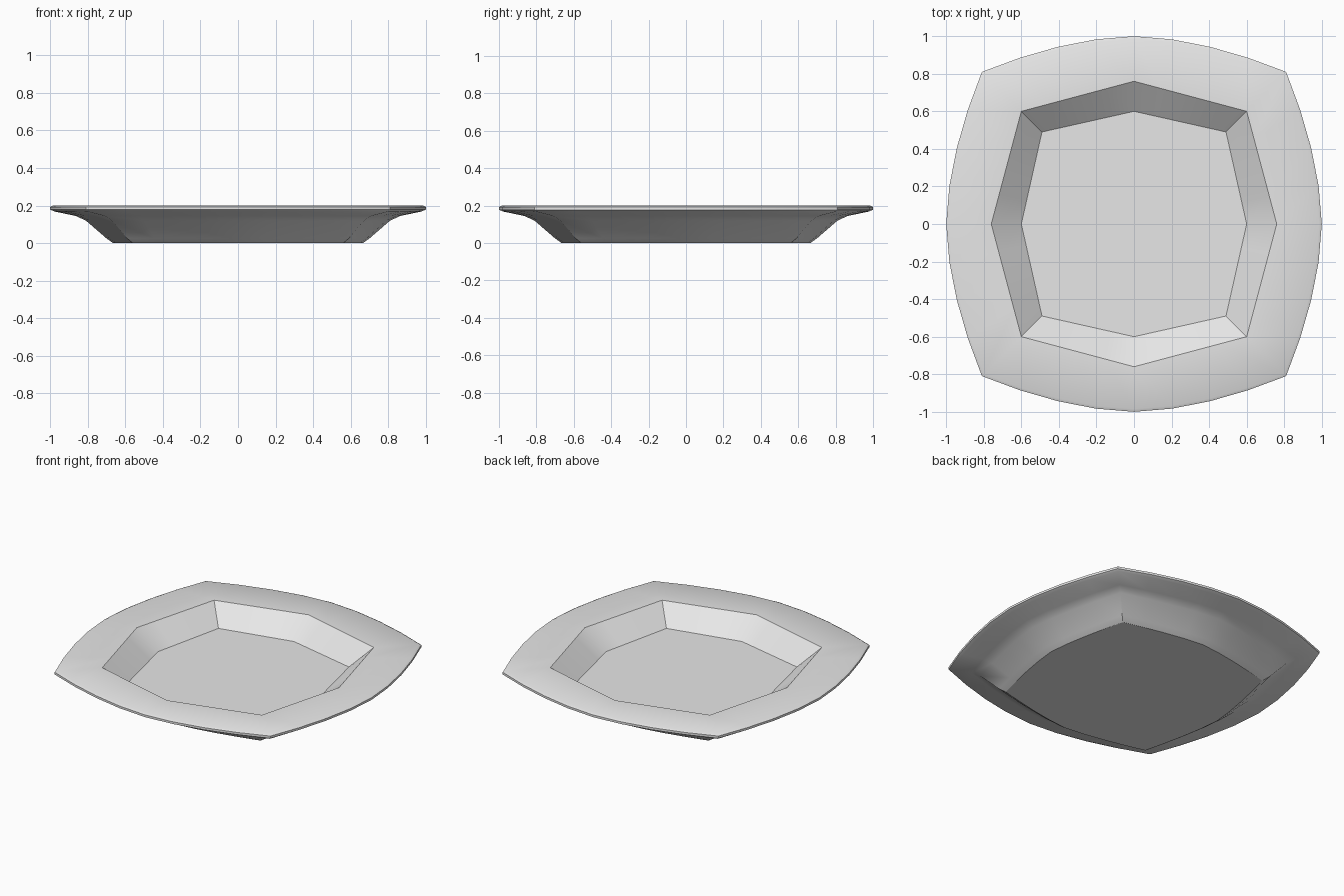
import bpy
import bmesh
import math

cube = bpy.data.objects.get("Cube")
if cube:
    bpy.data.objects.remove(cube, do_unlink=True)

STEPS = 8  # segments along each side


def material(name, value):
    mat = bpy.data.materials.new(name)
    mat.use_nodes = True
    color = (value, value, value, 1)
    mat.diffuse_color = color
    mat.node_tree.nodes["Principled BSDF"].inputs["Base Color"].default_value = color
    return mat


def ring(bm, corner, middle, z, power):
    """Bowed square: corners at `corner`, side middles pushed out to `middle`."""
    verts = []
    for side in range(4):
        a = side * math.pi / 2
        for i in range(STEPS):
            t = 2 * i / STEPS - 1
            u = t * corner
            v = corner + (middle - corner) * (1 - abs(t) ** power)
            # side starts facing +x and turns counter-clockwise
            verts.append(bm.verts.new((v * math.cos(a) - u * math.sin(a),
                                       v * math.sin(a) + u * math.cos(a), z)))
    return verts


# Profile from the well floor, over the rim, to the foot: corner, middle, z, bow
profile = [
    (0.49, 0.60, 0.08, 1),       # well floor
    (0.60, 0.76, 0.20, 1),       # top of well wall
    (0.80, 0.985, 0.20, 1.75),   # flat rim
    (0.81, 1.0, 0.193, 1.75),    # rim edge
    (0.81, 1.0, 0.178, 1.75),
    (0.80, 0.975, 0.168, 1.75),  # under the rim
    (0.71, 0.865, 0.145, 1.5),
    (0.67, 0.81, 0.12, 1.4),     # outer wall
    (0.59, 0.70, 0.025, 1.4),
    (0.56, 0.665, 0.0, 1.4),     # foot
]

bm = bmesh.new()
rings = [ring(bm, *p) for p in profile]
for upper, lower in zip(rings, rings[1:]):
    n = len(upper)
    for i in range(n):
        j = (i + 1) % n
        bm.faces.new((upper[i], lower[i], lower[j], upper[j]))
bm.faces.new(rings[0])
bm.faces.new(list(reversed(rings[-1])))
bmesh.ops.recalc_face_normals(bm, faces=bm.faces)

mesh = bpy.data.meshes.new("plate")
bm.to_mesh(mesh)
bm.free()
plate = bpy.data.objects.new("plate", mesh)
bpy.context.collection.objects.link(plate)
mesh.materials.append(material("light grey", 0.8))

# Smooth bowed sides, crisp corners
bpy.ops.object.select_all(action='DESELECT')
plate.select_set(True)
bpy.context.view_layer.objects.active = plate
bpy.ops.object.shade_smooth_by_angle(angle=math.radians(30))
